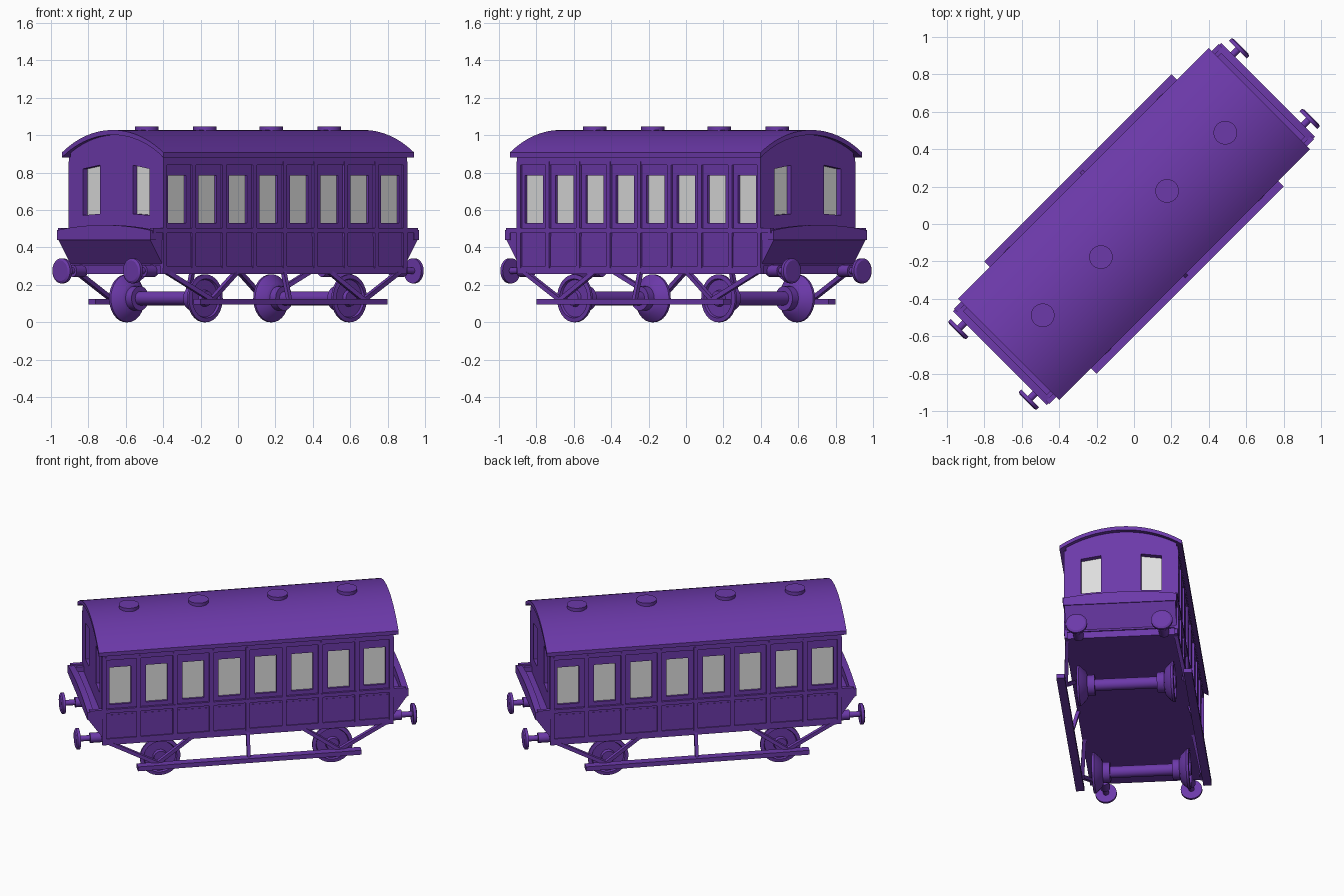
import bpy, bmesh, math
from mathutils import Vector, Matrix

if "Cube" in bpy.data.objects:
    bpy.data.objects.remove(bpy.data.objects["Cube"])

ROT = Matrix.Rotation(math.radians(45), 4, 'Z')   # carriage stands diagonally


def material(name, rgb):
    m = bpy.data.materials.new(name)
    m.diffuse_color = (*rgb, 1)
    m.use_nodes = True
    m.node_tree.nodes["Principled BSDF"].inputs["Base Color"].default_value = m.diffuse_color
    return m


PURPLE = material("purple", (0.15, 0.041, 0.40))
GLASS = material("pale_glass", (0.73, 0.73, 0.73))


def finish(name, bm, mat=PURPLE, smooth=None):
    bmesh.ops.recalc_face_normals(bm, faces=bm.faces)
    me = bpy.data.meshes.new(name)
    bm.to_mesh(me)
    bm.free()
    me.materials.append(mat)
    ob = bpy.data.objects.new(name, me)
    bpy.context.collection.objects.link(ob)
    ob.matrix_world = ROT
    if smooth:
        bpy.ops.object.select_all(action='DESELECT')
        ob.select_set(True)
        bpy.context.view_layer.objects.active = ob
        bpy.ops.object.shade_smooth_by_angle(angle=math.radians(smooth))
    return ob


def prism(bm, pts, axis, a, b):
    """Extrude a profile: axis 'x' takes (y, z) points, axis 'y' takes (x, z)."""
    put = (lambda p, t: (t, p[0], p[1])) if axis == 'x' else (lambda p, t: (p[0], t, p[1]))
    va = [bm.verts.new(put(p, a)) for p in pts]
    vb = [bm.verts.new(put(p, b)) for p in pts]
    n = len(pts)
    bm.faces.new(va)
    bm.faces.new(vb[::-1])
    for i in range(n):
        bm.faces.new((va[i], vb[i], vb[(i + 1) % n], va[(i + 1) % n]))


def box(bm, x0, x1, y0, y1, z0, z1):
    prism(bm, [(y0, z0), (y1, z0), (y1, z1), (y0, z1)], 'x', x0, x1)


def rod(bm, p, q, w):
    """Square bar between two points."""
    p, q = Vector(p), Vector(q)
    d = q - p
    m = Matrix.Translation((p + q) / 2) @ d.to_track_quat('Z', 'Y').to_matrix().to_4x4()
    bmesh.ops.create_cube(bm, size=1, matrix=m @ Matrix.Diagonal((w, w, d.length, 1)))


def lathe(bm, prof, place, n=32):
    """Revolve (distance, radius) pairs; place(d, a, b) gives the position."""
    rings = []
    for d, r in prof:
        rings.append([bm.verts.new(place(d, r * math.cos(2 * math.pi * i / n),
                                         r * math.sin(2 * math.pi * i / n))) for i in range(n)])
    for r0, r1 in zip(rings, rings[1:]):
        for i in range(n):
            bm.faces.new((r0[i], r0[(i + 1) % n], r1[(i + 1) % n], r1[i]))
    bm.faces.new(rings[0])
    bm.faces.new(rings[-1][::-1])


def roof_z(v, drop=0.0):
    return 0.357 + math.sqrt(0.671 ** 2 - v * v) - drop


def arc(half, drop, n=24):
    return [(v, roof_z(v, drop)) for v in (half - 2 * half * i / n for i in range(n + 1))]


SIDES = (-1, 1)
window_x = [0.23 * (i - 3.5) for i in range(8)]

# Upper body with arched ends
bm = bmesh.new()
prism(bm, [(-0.345, 0.30), (0.345, 0.30)] + arc(0.345, 0.013), 'x', -0.92, 0.92)
body = finish("body_shell", bm)

# Window openings (helper) and panes
cut, panes = bmesh.new(), bmesh.new()
for s in SIDES:
    for x in window_x:
        box(cut, x - 0.068, x + 0.068, s * 0.328, s * 0.42, 0.53, 0.785)
        box(panes, x - 0.07, x + 0.07, s * 0.324, s * 0.330, 0.528, 0.787)
    for t in SIDES:
        shape = [(t * 0.125, 0.58), (t * 0.252, 0.572), (t * 0.252, 0.82), (t * 0.125, 0.84)]
        prism(cut, shape, 'x', s * 0.885, s * 0.98)
        prism(panes, shape, 'x', s * 0.881, s * 0.887)
cutter = finish("window_cutter", cut)
cutter.hide_render = True
cutter.hide_viewport = True
mod = body.modifiers.new("windows", 'BOOLEAN')
mod.operation = 'DIFFERENCE'
mod.solver = 'EXACT'
mod.object = cutter
finish("window_panes", panes, GLASS)

# Lower body with ends flaring outwards
bm = bmesh.new()
prism(bm, [(-0.91, 0.257), (0.91, 0.257), (0.912, 0.30), (1.01, 0.44), (1.01, 0.46),
           (-1.01, 0.46), (-1.01, 0.44), (-0.912, 0.30)], 'y', -0.347, 0.347)
finish("lower_body", bm)

# Curved-top rim at each end
bm = bmesh.new()
for s in SIDES:
    top = [(0.355 - 0.71 * i / 16, 0.52 - 0.028 * (1 - i / 8) ** 2) for i in range(17)]
    prism(bm, [(-0.355, 0.44), (0.355, 0.44)] + top, 'x', s * 0.975, s * 1.015)
    for t in SIDES:
        box(bm, s * 0.90, s * 0.985, t * 0.315, t * 0.352, 0.44, 0.492)
finish("end_rim", bm)

# Side mouldings: rails and posts
bm = bmesh.new()
for s in SIDES:
    box(bm, -0.92, 0.92, s * 0.335, s * 0.356, 0.84, 0.885)
    box(bm, -1.0, 1.0, s * 0.335, s * 0.360, 0.478, 0.503)
    box(bm, -0.92, 0.92, s * 0.335, s * 0.354, 0.257, 0.30)
    for i in range(9):
        x = max(-0.908, min(0.908, 0.23 * (i - 4)))
        box(bm, x - 0.014, x + 0.014, s * 0.335, s * 0.358, 0.29, 0.86)
finish("side_mouldings", bm)

# Curved roof
bm = bmesh.new()
prism(bm, arc(0.383, 0.0) + arc(0.383, 0.026)[::-1], 'x', -0.948, 0.948)
finish("roof", bm, smooth=30)

# Roof vents
bm = bmesh.new()
for x in (-0.69, -0.25, 0.25, 0.69):
    lathe(bm, [(1.01, 0.063), (1.048, 0.063)], lambda d, a, b: (x + a, b, d))
finish("roof_vents", bm, smooth=30)

# Buffers
bm = bmesh.new()
for s in SIDES:
    for t in SIDES:
        lathe(bm, [(0.90, 0.032), (0.985, 0.032), (0.985, 0.018), (1.052, 0.018), (1.052, 0.067),
                   (1.070, 0.067), (1.077, 0.055)],
              lambda d, a, b: (s * d, t * 0.267 + a, 0.275 + b))
finish("buffers", bm, smooth=30)

# Wheelsets
half = [(0.195, 0.037), (0.195, 0.065), (0.24, 0.065), (0.246, 0.085), (0.288, 0.128),
        (0.302, 0.128), (0.305, 0.105), (0.292, 0.10), (0.292, 0.045), (0.312, 0.04)]
profile = [(-d, r) for d, r in half[::-1]] + half
for name, x in (("rear_wheelset", -0.545), ("front_wheelset", 0.545)):
    bm = bmesh.new()
    lathe(bm, profile, lambda d, a, b: (x + a, d, 0.128 + b))
    finish(name, bm, smooth=30)

# Footboards and their struts
boards, struts = bmesh.new(), bmesh.new()
for s in SIDES:
    box(boards, -0.707, 0.707, s * 0.372, s * 0.424, 0.095, 0.125)
    rod(struts, (0, s * 0.345, 0.27), (0, s * 0.39, 0.11), 0.022)
    for t in SIDES:
        for x in (0.88, 0.35):
            rod(struts, (t * x, s * 0.34, 0.27), (t * 0.575, s * 0.375, 0.12), 0.024)
finish("footboards", boards)
finish("footboard_struts", struts)
